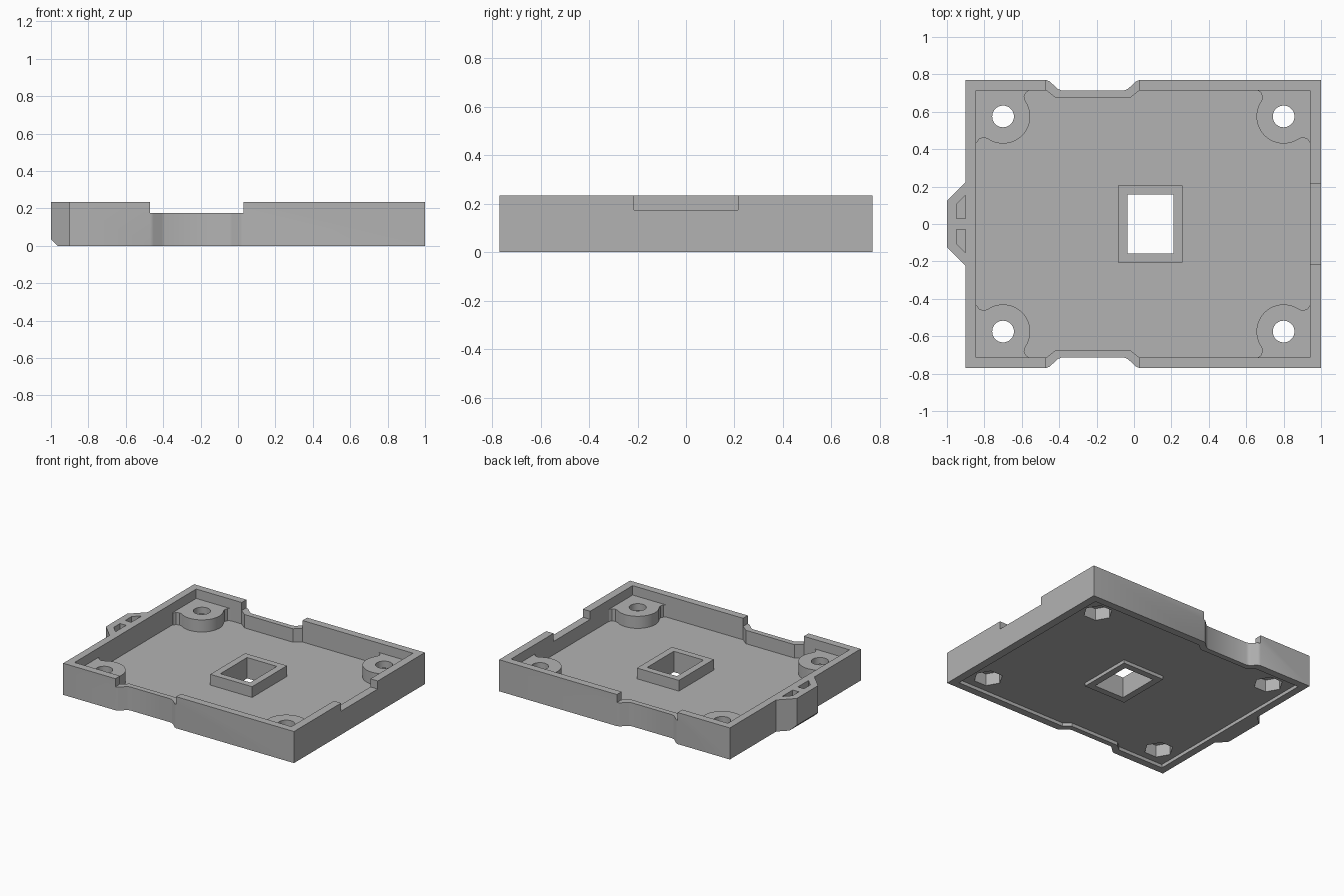
import bpy
import bmesh
from math import cos, sin, radians, pi

old = bpy.data.objects.get("Cube")
if old:
    bpy.data.objects.remove(old, do_unlink=True)

HEIGHT, LOW_RIM, FLOOR, UNDERSIDE = 0.235, 0.175, 0.075, 0.025
BOSS_TOP, NUT_TOP, FRAME_TOP = 0.165, 0.115, 0.155
NOTCH_X = -0.22

grey = bpy.data.materials.new("plain grey plastic")
grey.use_nodes = True
colour = (0.45, 0.45, 0.45, 1)
grey.diffuse_color = colour
grey.node_tree.nodes["Principled BSDF"].inputs["Base Color"].default_value = colour


def prism(name, outline, z0, z1):
    """Extrude a flat outline from z0 to z1."""
    bm = bmesh.new()
    face = bm.faces.new([bm.verts.new((x, y, z0)) for x, y in outline])
    top = bmesh.ops.extrude_face_region(bm, geom=[face])["geom"]
    moved = [v for v in top if isinstance(v, bmesh.types.BMVert)]
    bmesh.ops.translate(bm, verts=moved, vec=(0, 0, z1 - z0))
    bmesh.ops.recalc_face_normals(bm, faces=bm.faces)
    mesh = bpy.data.meshes.new(name)
    bm.to_mesh(mesh)
    bm.free()
    mesh.materials.append(grey)
    obj = bpy.data.objects.new(name, mesh)
    bpy.context.collection.objects.link(obj)
    return obj


def combine(target, tool, operation):
    """Apply a boolean and discard the tool."""
    bpy.context.view_layer.objects.active = target
    mod = target.modifiers.new(operation, "BOOLEAN")
    mod.operation, mod.solver, mod.object = operation, "EXACT", tool
    bpy.ops.object.modifier_apply(modifier=mod.name)
    bpy.data.objects.remove(tool, do_unlink=True)


def rect(x0, x1, y0, y1):
    return [(x0, y0), (x1, y0), (x1, y1), (x0, y1)]


def ring(cx, cy, r, n):
    return [(cx + r * cos(2 * pi * i / n), cy + r * sin(2 * pi * i / n)) for i in range(n)]


def waisted(x0, x1, y, steps, lug=()):
    """Rectangle with a dent in each long side; lug points close the left end."""
    dent = [(NOTCH_X - dx, y - dy) for dx, dy in steps]
    dent += [(NOTCH_X + dx, y - dy) for dx, dy in reversed(steps)]
    upper = [(x0, y)] + dent + [(x1, y)]
    lower = [(px, -py) for px, py in reversed(upper)]
    return upper + lower + list(lug)


# Tray shell with the strap lug on its left end
lug = [(-0.9, -0.225), (-1, -0.125), (-1, 0.125), (-0.9, 0.225)]
outer = waisted(-0.9, 1, 0.77, [(0.25, 0), (0.232, 0.007), (0.187, 0.048), (0.17, 0.055)], lug)
inner = waisted(-0.845, 0.94, 0.715, [(0.25, 0), (0.2, 0.04)])
tray = prism("tray", outer, 0, HEIGHT)
combine(tray, prism("cavity", inner, FLOOR, 1), "DIFFERENCE")
combine(tray, prism("underside_recess", inner, -1, UNDERSIDE), "DIFFERENCE")

# Lowered rim on three sides
combine(tray, prism("side_gap", rect(NOTCH_X - 0.25, NOTCH_X + 0.25, -1, 1), LOW_RIM, 1), "DIFFERENCE")
combine(tray, prism("end_gap", rect(0.9, 1.1, -0.215, 0.215), LOW_RIM, 1), "DIFFERENCE")

# Corner bosses: a round lobe flared into both walls
flare = [(-0.16, -0.16), (0.14, -0.16), (0.14, -0.14), (0.122, -0.128), (0.113, -0.105), (0.118, -0.085)]
lobe = [(0.145 * cos(radians(a)), 0.145 * sin(radians(a))) for a in range(-30, 121, 6)]
boss = flare + lobe + [(v, u) for u, v in reversed(flare[1:])]
corners = [(x, y, sx, sy) for x, sx in ((-0.7, 1), (0.8, -1)) for y, sy in ((-0.575, 1), (0.575, -1))]
for x, y, sx, sy in corners:
    outline = [(x + sx * u, y + sy * v) for u, v in boss]
    combine(tray, prism("corner_boss", outline, FLOOR - 0.02, BOSS_TOP), "UNION")
    combine(tray, prism("screw_hole", ring(x, y, 0.058, 40), -1, 1), "DIFFERENCE")
    combine(tray, prism("nut_pocket", ring(x, y, 0.1, 6), -1, NUT_TOP), "DIFFERENCE")

# Square window frame through the floor
combine(tray, prism("window_frame", rect(-0.085, 0.26, -0.205, 0.205), 0, FRAME_TOP), "UNION")
combine(tray, prism("window", rect(-0.035, 0.21, -0.157, 0.157), -1, 1), "DIFFERENCE")

# Lug pockets and the bevel under its tip
for s in (-1, 1):
    pocket = [(-0.9, s * 0.155), (-0.95, s * 0.105), (-0.95, s * 0.03), (-0.9, s * 0.03)]
    combine(tray, prism("lug_pocket", pocket, LOW_RIM, 1), "DIFFERENCE")
bevel = prism("lug_bevel", [(-1.05, -0.015), (-0.965, 0), (-1.05, 0.085)], -0.4, 0.4)
for v in bevel.data.vertices:
    x, z, y = v.co
    v.co = (x, y, z)
bevel.data.vertices[0].co.z = bevel.data.vertices[3].co.z = -0.1
bevel.data.flip_normals()
combine(tray, bevel, "DIFFERENCE")

tray.select_set(True)
bpy.context.view_layer.objects.active = tray
bpy.ops.object.shade_smooth_by_angle(angle=radians(25))
